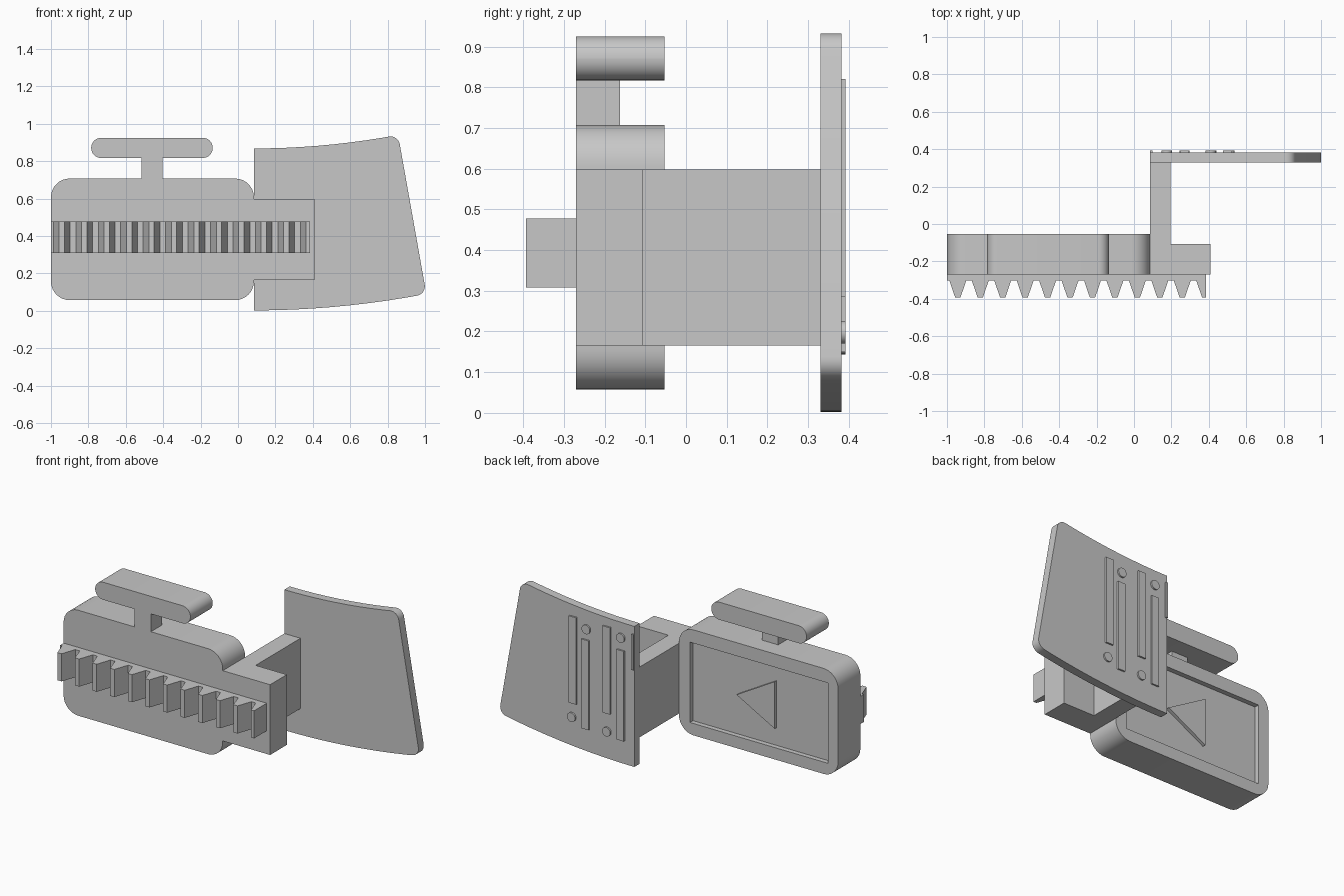
import bpy, bmesh, math
from mathutils import Vector

cube = bpy.data.objects.get("Cube")
if cube:
    bpy.data.objects.remove(cube, do_unlink=True)

GREY = (0.575, 0.575, 0.575, 1)
grey = bpy.data.materials.new("plain grey")
grey.use_nodes = True
grey.diffuse_color = GREY
grey.node_tree.nodes["Principled BSDF"].inputs["Base Color"].default_value = GREY


def rounded(corners, steps=8):
    """Turn (a, b, radius) corners into an outline with arcs."""
    out = []
    for i, (a, b, r) in enumerate(corners):
        p = Vector((a, b))
        if r == 0:
            out.append((a, b))
            continue
        u = (Vector(corners[i - 1][:2]) - p).normalized()
        v = (Vector(corners[(i + 1) % len(corners)][:2]) - p).normalized()
        half = u.angle(v) / 2
        centre = p + (u + v).normalized() * r / math.sin(half)
        start = p + u * r / math.tan(half) - centre
        end = p + v * r / math.tan(half) - centre
        for k in range(steps + 1):
            # spokes at even angles between the two tangent points
            turn = (math.pi - 2 * half) * k / steps
            spoke = start * math.sin(math.pi - 2 * half - turn) + end * math.sin(turn)
            out.append(tuple(centre + spoke.normalized() * r))
    return out


def rect(a0, a1, b0, b1, r=0):
    return rounded([(a0, b0, r), (a1, b0, r), (a1, b1, r), (a0, b1, r)])


def prism(name, outline, lo, hi, axis="y"):
    """Extrude an outline along y (x, z points) or along z (x, y points)."""
    def place(a, b, h):
        return (a, h, b) if axis == "y" else (a, b, h)
    bm = bmesh.new()
    face = bm.faces.new([bm.verts.new(place(a, b, lo)) for a, b in outline])
    top = bmesh.ops.extrude_face_region(bm, geom=[face])["geom"]
    verts = [g for g in top if isinstance(g, bmesh.types.BMVert)]
    bmesh.ops.translate(bm, verts=verts, vec=place(0, 0, hi - lo))
    bmesh.ops.recalc_face_normals(bm, faces=bm.faces)
    mesh = bpy.data.meshes.new(name)
    bm.to_mesh(mesh)
    bm.free()
    mesh.materials.append(grey)
    ob = bpy.data.objects.new(name, mesh)
    bpy.context.collection.objects.link(ob)
    smooth(ob)
    return ob


def smooth(ob):
    bpy.ops.object.select_all(action="DESELECT")
    ob.select_set(True)
    bpy.context.view_layer.objects.active = ob
    bpy.ops.object.shade_smooth_by_angle(angle=math.radians(30))


FRONT, BACK = -0.27, -0.053

# Recess cutter, then the rounded body it is cut from
cutter = prism("recess_cutter", rect(-0.93, 0.01, 0.13, 0.625), BACK - 0.03, BACK + 0.1)
cutter.hide_render = True
body = prism("body", rect(-1, 0.085, 0.057, 0.707, 0.1), FRONT, BACK)
cut = body.modifiers.new("recess", "BOOLEAN")
cut.operation = "DIFFERENCE"
cut.solver = "EXACT"
cut.object = cutter
bpy.ops.object.modifier_apply(modifier=cut.name)
bpy.data.objects.remove(cutter, do_unlink=True)
smooth(body)

# Raised triangle in the recess
prism("triangle_mark", [(-0.30, 0.38), (-0.56, 0.53), (-0.56, 0.24)], BACK - 0.032, BACK - 0.01)

# Handle on top
prism("handle_stem", rect(-0.515, -0.405, 0.70, 0.83), FRONT, -0.162)
prism("handle_bar", rect(-0.785, -0.135, 0.817, 0.925, 0.0539), FRONT, BACK)

# Toothed rack along the front, last tooth cut short
GUM, TIP, END = -0.303, -0.393, 0.385
profile = [(-1, FRONT), (-1, GUM)]
for i in range(12):
    c = -0.942 + 0.12 * i
    tooth = [(c - 0.045, GUM), (c - 0.014, TIP), (c + 0.014, TIP), (c + 0.045, GUM)]
    profile += [p for p in tooth if p[0] < END]
profile += [(END, TIP), (END, FRONT)]
prism("toothed_rack", profile, 0.308, 0.478, "z")

# L-shaped arm joining body and plate
arm = [(0.085, FRONT), (0.408, FRONT), (0.408, -0.107), (0.195, -0.107), (0.195, 0.33), (0.085, 0.33)]
prism("arm", arm, 0.165, 0.598, "z")

# Curved plate at the rear
N = 9
edge = [(k / N, 0.05 if k == N else 0) for k in range(N + 1)]
lower = [(0.085 + 0.922 * t, 0.002 + 0.088 * t * t, r) for t, r in edge]
upper = [(0.085 + 0.771 * t, 0.868 + 0.072 * t * t, r) for t, r in edge]
PLATE = 0.382
prism("rear_plate", rounded(lower + upper[::-1]), 0.33, PLATE)

# Raised bars and round studs on the plate
for x0, x1, z0, z1 in [(0.475, 0.525, 0.285, 0.82), (0.39, 0.44, 0.15, 0.70),
                       (0.245, 0.295, 0.285, 0.82), (0.15, 0.20, 0.145, 0.70),
                       (0.086, 0.10, 0.60, 0.82)]:
    prism("raised_bar", rect(x0, x1, z0, z1), PLATE, PLATE + 0.0099)
for x, z in [(0.51, 0.198), (0.41, 0.765), (0.27, 0.172), (0.175, 0.775)]:
    ring = [(x + 0.028 * math.cos(a), z + 0.028 * math.sin(a))
            for a in (math.tau * k / 24 for k in range(24))]
    prism("round_stud", ring, PLATE, PLATE + 0.0099)
